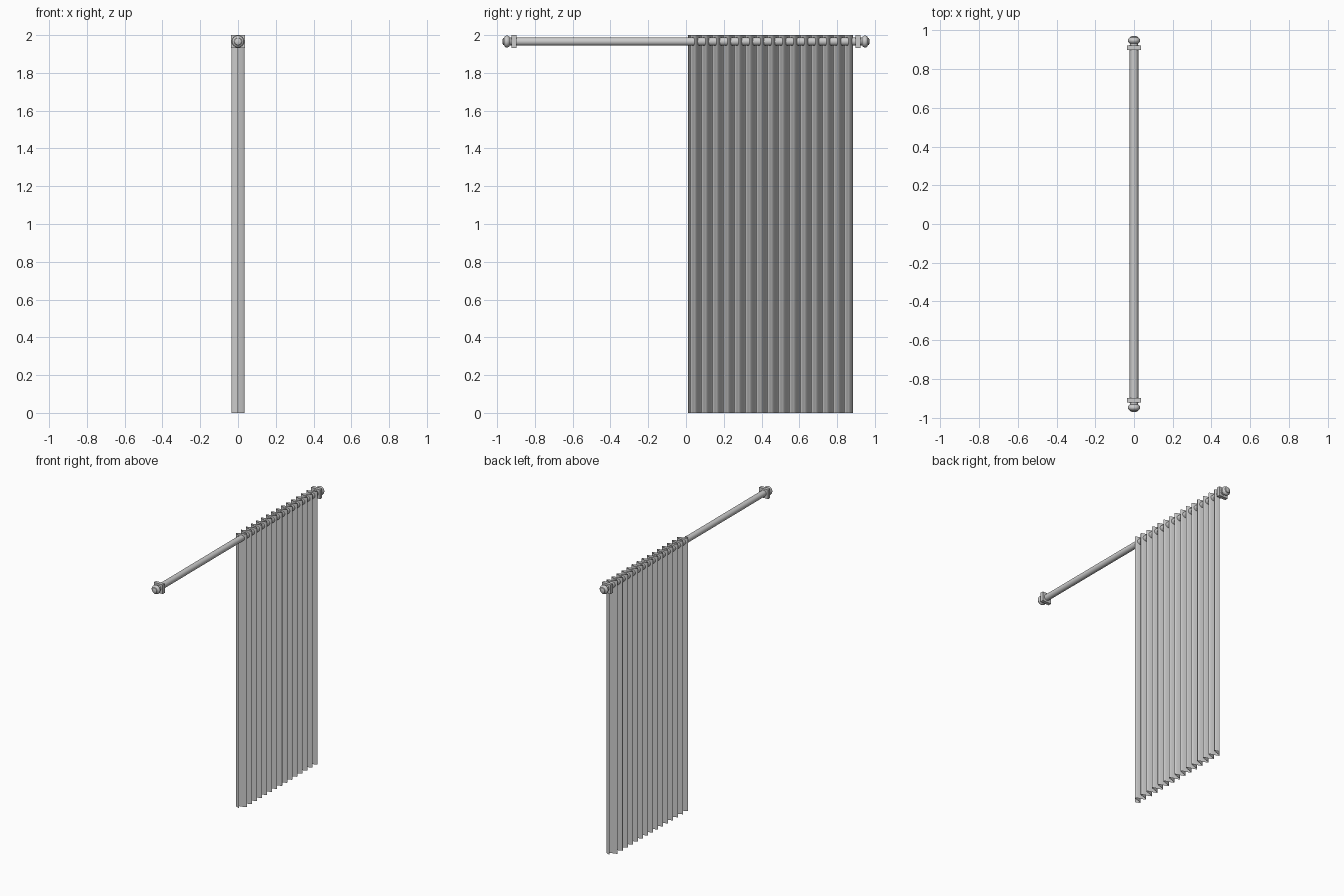
import bpy, bmesh, math
from mathutils import Matrix

if "Cube" in bpy.data.objects:
    bpy.data.objects.remove(bpy.data.objects["Cube"])

ROD_Z = 1.966


def make_object(name, bm, angle=35):
    bmesh.ops.recalc_face_normals(bm, faces=bm.faces[:])
    mesh = bpy.data.meshes.new(name)
    bm.to_mesh(mesh)
    bm.free()
    ob = bpy.data.objects.new(name, mesh)
    bpy.context.collection.objects.link(ob)
    bpy.ops.object.select_all(action='DESELECT')
    ob.select_set(True)
    bpy.context.view_layer.objects.active = ob
    bpy.ops.object.shade_smooth_by_angle(angle=math.radians(angle))
    return ob


def lathe_y(name, profile, sign=1, sides=32):
    """Revolve (radius, y) points around the rod axis."""
    bm = bmesh.new()
    rings = []
    for r, y in profile:
        if r == 0:
            rings.append([bm.verts.new((0, sign * y, ROD_Z))])
        else:
            rings.append([bm.verts.new((r * math.cos(2 * math.pi * i / sides), sign * y,
                                        ROD_Z + r * math.sin(2 * math.pi * i / sides)))
                          for i in range(sides)])
    for a, b in zip(rings, rings[1:]):
        for i in range(sides):
            j = (i + 1) % sides
            if len(a) == 1:
                bm.faces.new((a[0], b[j], b[i]))
            elif len(b) == 1:
                bm.faces.new((a[i], a[j], b[0]))
            else:
                bm.faces.new((a[i], a[j], b[j], b[i]))
    return make_object(name, bm)


# Rod
lathe_y("curtain_rod", [(0, -0.925), (0.022, -0.925), (0.022, 0.925), (0, 0.925)])

# Square end brackets and turned finials
finial = [(0, 0.918), (0.021, 0.918), (0.021, 0.932), (0.027, 0.937), (0.031, 0.943),
          (0.032, 0.949), (0.030, 0.956), (0.024, 0.961), (0.020, 0.963),
          (0.018, 0.968), (0.010, 0.971), (0, 0.972)]
for side, s in (("left", -1), ("right", 1)):
    bm = bmesh.new()
    bmesh.ops.create_cube(bm, size=1, matrix=Matrix.Translation((0, s * 0.91, ROD_Z))
                          @ Matrix.Diagonal((0.072, 0.025, 0.068, 1)))
    make_object("bracket_" + side, bm)
    lathe_y("finial_" + side, finial, s)

# Curtain: thin sheet with fifteen wave pleats
Y0, Y1, PLEATS, STEPS = 0.01, 0.884, 15, 20
bm = bmesh.new()
previous = None
for i in range(PLEATS * STEPS + 1):
    t = i / (PLEATS * STEPS)
    x = -0.035 * math.sin(2 * math.pi * PLEATS * t)
    y = Y0 + (Y1 - Y0) * t
    column = [bm.verts.new((x, y, z)) for z in (0, 2)]
    if previous:
        bm.faces.new((previous[0], column[0], column[1], previous[1]))
    previous = column
make_object("curtain", bm, 60)
